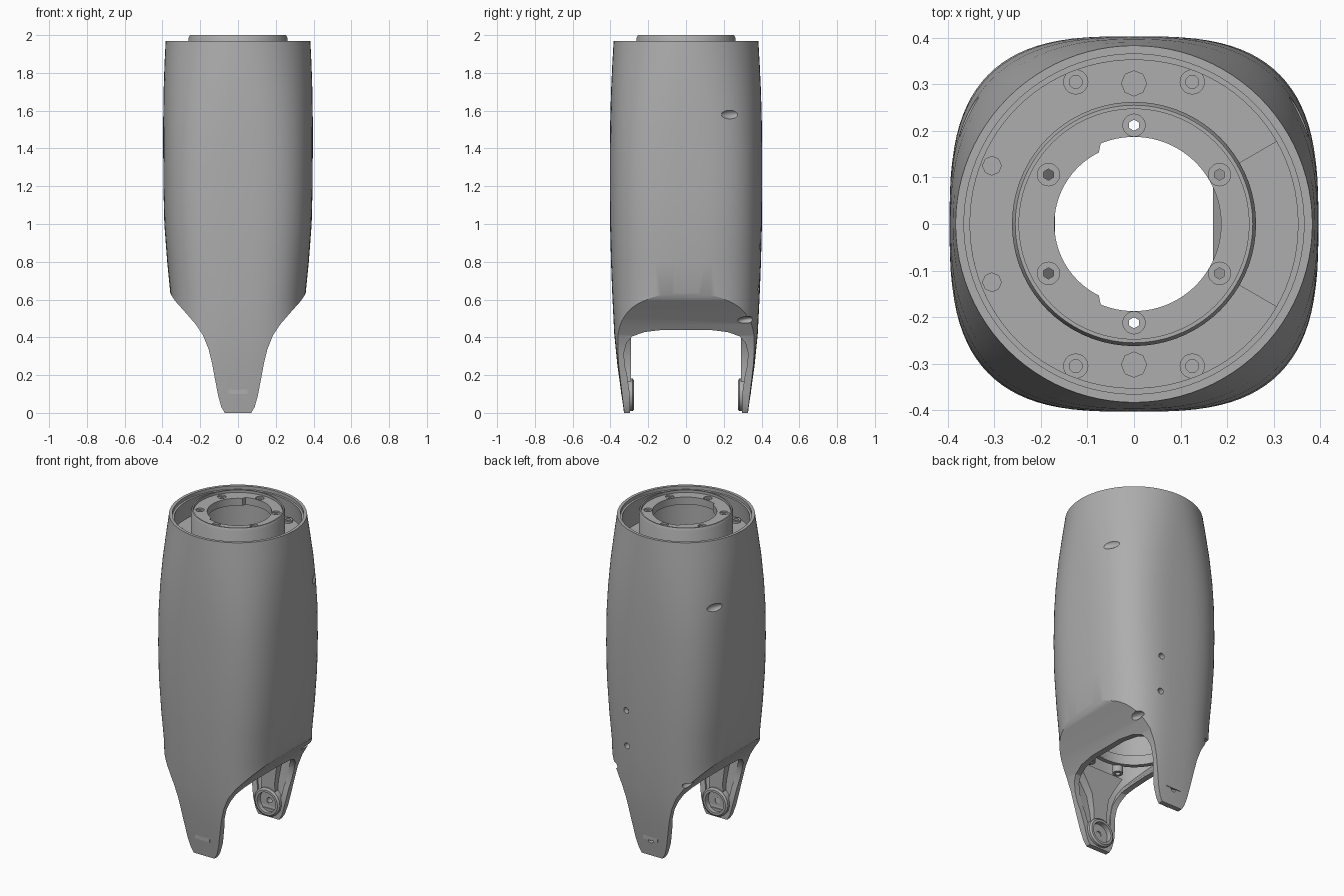
import bpy, bmesh, math
from mathutils import Matrix, Vector

if "Cube" in bpy.data.objects:
    bpy.data.objects.remove(bpy.data.objects["Cube"], do_unlink=True)

grey = bpy.data.materials.new("plain_grey")
grey.use_nodes = True
grey.diffuse_color = (0.42, 0.42, 0.42, 1)
grey.node_tree.nodes["Principled BSDF"].inputs["Base Color"].default_value = (0.42, 0.42, 0.42, 1)


def finish(bm, name):
    bmesh.ops.recalc_face_normals(bm, faces=bm.faces)
    me = bpy.data.meshes.new(name)
    bm.to_mesh(me)
    bm.free()
    me.materials.append(grey)
    ob = bpy.data.objects.new(name, me)
    bpy.context.collection.objects.link(ob)
    return ob


def smooth(ob, angle=28):
    bpy.ops.object.select_all(action="DESELECT")
    ob.select_set(True)
    bpy.context.view_layer.objects.active = ob
    bpy.ops.object.shade_smooth_by_angle(angle=math.radians(angle))


def boolean(ob, cutter, operation="DIFFERENCE"):
    mod = ob.modifiers.new("cut", "BOOLEAN")
    mod.object, mod.operation, mod.solver = cutter, operation, "EXACT"
    bpy.context.view_layer.objects.active = ob
    bpy.ops.object.modifier_apply(modifier=mod.name)
    bpy.data.objects.remove(cutter, do_unlink=True)


def bridge(bm, rings, closed=False):
    """Skin equal rings of vertices; cap the ends unless closed."""
    n = len(rings[0])
    pairs = list(zip(rings, rings[1:])) + ([(rings[-1], rings[0])] if closed else [])
    for a, b in pairs:
        for i in range(n):
            j = (i + 1) % n
            bm.faces.new((a[i], a[j], b[j], b[i]))
    if not closed:
        bm.faces.new(rings[0])
        bm.faces.new(rings[-1])


def loft(name, rows, inset=0.0, n=96):
    """Superellipse sections: height, half width, half depth, roundness."""
    bm = bmesh.new()
    rings = []
    for z, rx, ry, e in rows:
        ring = []
        for i in range(n):
            c, s = math.cos(math.tau * i / n), math.sin(math.tau * i / n)
            x = math.copysign(abs(c) ** (2 / e), c) * (rx - inset)
            y = math.copysign(abs(s) ** (2 / e), s) * (ry - inset)
            ring.append(bm.verts.new((x, y, z)))
        rings.append(ring)
    bridge(bm, rings)
    return finish(bm, name)


def prism(name, half, axis, lo, hi):
    """Mirror a half outline of (offset, z) and extrude it along x or y."""
    outline = half + [(-a, z) for a, z in reversed(half)]
    bm = bmesh.new()
    put = (lambda a, z, d: (d, a, z)) if axis == "x" else (lambda a, z, d: (a, d, z))
    bridge(bm, [[bm.verts.new(put(a, z, d)) for a, z in outline] for d in (lo, hi)])
    return finish(bm, name)


def lathe(name, profile, at=(0, 0, 0), n=64, along_y=0):
    """Revolve a closed (radius, height) outline; along_y turns the axis to +-y."""
    bm = bmesh.new()
    rings = [[bm.verts.new((r * math.cos(math.tau * i / n), r * math.sin(math.tau * i / n), h))
              for i in range(n)] for r, h in profile]
    bridge(bm, rings, closed=True)
    turn = Matrix.Rotation(-math.pi / 2 * along_y, 4, "X")
    bm.transform(Matrix.Translation(at) @ turn)
    return finish(bm, name)


def arc_plate(name, inner, outer, z0, z1, a0, a1, n=64):
    """Flat curved plate between two angles in degrees; inner is a function of x direction."""
    bm = bmesh.new()
    rings = []
    for i in range(n + 1):
        a = math.radians(a0 + (a1 - a0) * i / n)
        c, s = math.cos(a), math.sin(a)
        r = inner(c)
        rings.append([bm.verts.new((q * c, q * s, z))
                      for q, z in ((r, z0), (outer, z0), (outer, z1), (r, z1))])
    bridge(bm, rings)
    bmesh.ops.remove_doubles(bm, verts=bm.verts, dist=1e-5)
    return finish(bm, name)


def drill(ob, at, r, depth, axis="z", n=20):
    bm = bmesh.new()
    bmesh.ops.create_cone(bm, cap_ends=True, segments=n, radius1=r, radius2=r, depth=depth)
    turn = Matrix.Rotation(math.pi / 2, 4, "X") if axis == "y" else Matrix()
    bm.transform(Matrix.Translation(at) @ turn)
    boolean(ob, finish(bm, "drill_cutter"))


def scoop(ob, at, size, yaw, tilt):
    bm = bmesh.new()
    bmesh.ops.create_uvsphere(bm, u_segments=24, v_segments=16, radius=1)
    bm.transform(Matrix.Translation(at) @ Matrix.Rotation(yaw, 4, "Z")
                 @ Matrix.Rotation(tilt, 4, "X") @ Matrix.Diagonal((*size, 1)))
    boolean(ob, finish(bm, "scoop_cutter"))


# Outer shell: round top blending to a rounded square, trimmed into two prongs
sections = [(0, .355, .328, 3), (.1, .355, .342, 3), (.25, .355, .363, 3), (.42, .355, .38, 3),
            (.62, .357, .39, 3), (.8, .375, .397, 3), (1.0, .39, .402, 3), (1.2, .395, .403, 3),
            (1.4, .396, .403, 2.9), (1.55, .396, .401, 2.7), (1.7, .394, .397, 2.45),
            (1.85, .389, .39, 2.18), (1.97, .383, .383, 2)]
taper = [(.07, .0), (.088, .03), (.105, .09), (.122, .18), (.137, .26), (.155, .335),
         (.185, .41), (.225, .47), (.29, .545), (.335, .595), (.357, .63), (.42, .8), (.42, 2.1)]
shell = loft("outer_shell", sections)
boolean(shell, prism("taper_cutter", taper, "y", -1, 1), "INTERSECT")

# Hollow the shell, following the same outline
top = sections[-1]
cavity = loft("cavity", sections + [(2.05,) + top[1:]], inset=.032)
inner_taper = [(a - .035, max(z, .05)) for a, z in taper[1:]]
boolean(cavity, prism("inner_taper_cutter", inner_taper, "y", -1, 1), "INTERSECT")
boolean(shell, cavity)

# Side arch, rim step, pockets and pin holes
arch = [(.295, -.1), (.298, .1), (.312, .2), (.326, .26), (.328, .32), (.315, .37),
        (.285, .405), (.22, .428), (.12, .44)]
boolean(shell, prism("arch_cutter", arch, "x", -1, 1))
drill(shell, (0, 0, 2), .365, .1, n=96)
for side in (1, -1):
    scoop(shell, (side * .372, .238, 1.58), (.03, .064, .027), side * .45, 0)
    scoop(shell, (side * .25, .315, .49), (.035, .05, .02), side * .4, .15)
for x, y, z in ((.13, .39, .88), (.13, .39, .66), (0, .34, .1)):
    drill(shell, (x, y, z), .018, .12, "y")
smooth(shell)

# Prong ribs and bearing rings on the inner faces
rib = [(.05, .1), (.045, .22), (.06, .33), (.11, .42), (.16, .5)]
for name, side in (("front", -1), ("back", 1)):
    web = prism(name + "_prong_rib", rib, "y", *sorted((side * .29, side * .345)))
    drill(web, (0, side * .3, .1), .062, .07, "y", 40)
    smooth(web)
    smooth(lathe(name + "_bearing_ring",
                 [(.062, .274), (.076, .274), (.086, .282), (.086, .325), (.062, .325)],
                 (0, 0, .095), 48, side))
    smooth(lathe(name + "_bearing_seat",
                 [(.018, .305), (.066, .305), (.066, .322), (.018, .322)], (0, 0, .095), 48, side))
    # Lugs where the rib meets the central tube
    for x in (-.1, .1):
        smooth(lathe(name + "_lug", [(.014, .5), (.03, .5), (.03, .58), (.014, .58)],
                     (x, side * .26, 0), 20))

# Central tube with a bottom lip
smooth(lathe("central_tube", [(.235, .54), (.262, .54), (.262, 1.985), (.255, 2.0),
                              (.247, 2.0), (.247, .6), (.235, .6)], n=72))

# Top flange with six bolt seats; its bore is stepped on the left
bolts = [(.212 * math.cos(math.radians(a)), .212 * math.sin(math.radians(a)))
         for a in range(30, 390, 60)]
flange = arc_plate("top_flange", lambda c: .171 if c < -.41 else .187, .25, 1.94, 1.985, -180, 0, 48)
flange_b = arc_plate("top_flange_half", lambda c: .171 if c < -.41 else .187, .25,
                     1.94, 1.985, 0, 180, 48)
for x, y in bolts:
    half = flange if y < 0 else flange_b
    drill(half, (x, y, 1.99), .024, .03)
    drill(half, (x, y, 1.96), .012, .2, n=6)
smooth(flange)
smooth(flange_b)

# Annular floor between tube and shell, with a lower sector on one side
floor = arc_plate("annular_floor", lambda c: .255, .365, 1.81, 1.84, 30, 330, 80)
smooth(arc_plate("floor_sector", lambda c: .255, .367, 1.77, 1.80, -31, 31, 24))
for x, y, r in ((0, .302, .027), (0, -.302, .027), (-.305, .125, .02), (-.305, -.125, .02)):
    drill(floor, (x, y, 1.84), r, .03, n=8)
smooth(floor)
for x in (-.125, .125):
    for y in (-.305, .305):
        smooth(lathe("floor_boss", [(.014, 1.835), (.027, 1.835), (.027, 1.852), (.014, 1.852)],
                     (x, y, 0), 20))
